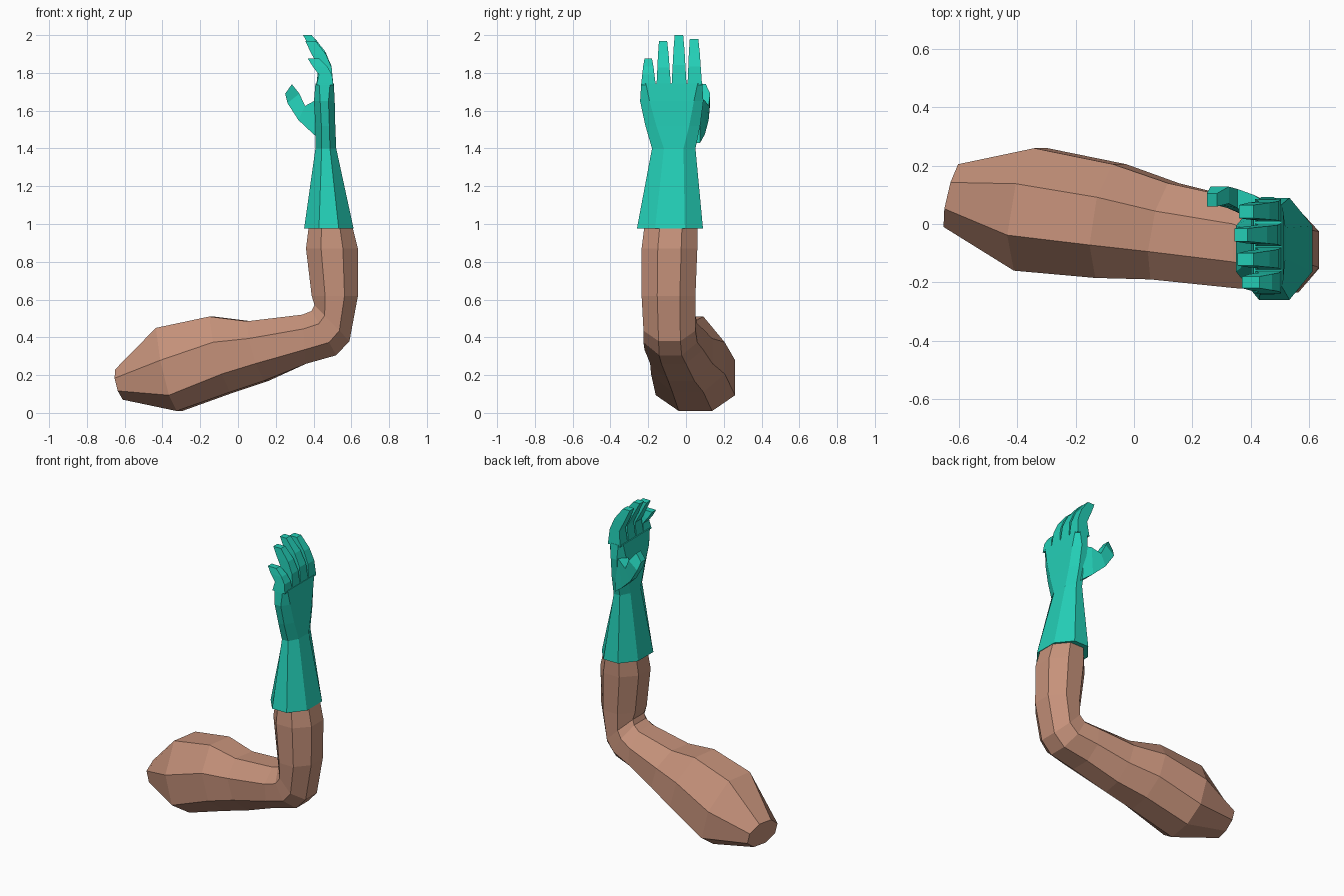
import bpy, bmesh
from mathutils import Vector


def material(name, rgb):
    m = bpy.data.materials.new(name)
    m.diffuse_color = (*rgb, 1)
    return m


skin = material("skin_brown", (0.56, 0.285, 0.195))
teal = material("glove_teal", (0.017, 0.62, 0.47))

BOX = [(-1, -1), (-1, 1), (1, 1), (1, -1)]


def octagon(ku, kv):
    return [(-1, -kv), (-1, kv), (-ku, 1), (ku, 1),
            (1, kv), (1, -kv), (ku, -1), (-ku, -1)]


def ring(inner, outer, y0, y1, section, tilt=0.0, sag=0.0):
    """Cross-section between an inner and outer (x, z) point, y0..y1 wide."""
    a, b = Vector((inner[0], 0, inner[1])), Vector((outer[0], 0, outer[1]))
    centre = (a + b) / 2 + Vector((0, (y0 + y1) / 2, 0))
    u, v = (b - a) / 2, Vector((tilt, (y1 - y0) / 2, 0))
    return [centre + u * (p + (sag if abs(p) < 1 else 0)) + v * q
            for p, q in section]


def loft(name, rings, mat):
    bm = bmesh.new()
    loops = [[bm.verts.new(p) for p in r] for r in rings]
    n = len(loops[0])
    for lo, hi in zip(loops, loops[1:]):
        for i in range(n):
            j = (i + 1) % n
            bm.faces.new((lo[i], lo[j], hi[j], hi[i]))
    bm.faces.new(loops[0])
    bm.faces.new(loops[-1])
    bmesh.ops.recalc_face_normals(bm, faces=bm.faces)
    me = bpy.data.meshes.new(name)
    bm.to_mesh(me)
    bm.free()
    me.materials.append(mat)
    ob = bpy.data.objects.new(name, me)
    bpy.context.collection.objects.link(ob)
    return ob


# Bare arm: shoulder stump, upper arm, bent elbow, forearm
eight = octagon(0.42, 0.42)
loft("arm", [
    ring((-0.64, 0.23), (-0.60, 0.07), -0.01, 0.205, eight, 0.025),
    ring((-0.42, 0.45), (-0.31, 0.01), -0.16, 0.26, eight, 0.035, 0.2),
    ring((-0.14, 0.51), (-0.03, 0.11), -0.185, 0.205, eight, 0.03, 0.1),
    ring((0.06, 0.485), (0.15, 0.17), -0.19, 0.14, eight, 0.03),
    ring((0.34, 0.52), (0.36, 0.26), -0.22, 0.09, eight),
    ring((0.39, 0.54), (0.52, 0.305), -0.225, 0.06, eight),
    ring((0.405, 0.57), (0.59, 0.38), -0.225, 0.05, eight),
    ring((0.39, 0.62), (0.635, 0.62), -0.235, 0.05, eight),
    ring((0.36, 0.87), (0.635, 0.87), -0.235, 0.06, eight),
    ring((0.375, 0.99), (0.605, 0.99), -0.22, 0.06, eight),
], skin)

# Flared glove cuff narrowing to the wrist, then the palm
loft("glove_cuff_and_palm", [
    ring((0.35, 0.975), (0.612, 0.975), -0.26, 0.09, octagon(0.4, 0.45)),
    ring((0.41, 1.40), (0.52, 1.40), -0.18, 0.05, octagon(0.4, 0.45)),
    ring((0.41, 1.52), (0.515, 1.52), -0.215, 0.075, octagon(0.4, 0.6)),
    ring((0.402, 1.65), (0.512, 1.65), -0.243, 0.092, octagon(0.4, 0.7)),
    ring((0.41, 1.745), (0.507, 1.745), -0.237, 0.086, octagon(0.6, 0.85)),
], teal)

# Four curled fingers: base y range, tip y range, tip x range, tip height
fingers = {
    "index_finger": (0.008, 0.085, 0.02, 0.065, 0.36, 0.41, 1.98),
    "middle_finger": (-0.076, 0.003, -0.06, -0.015, 0.345, 0.39, 2.0),
    "ring_finger": (-0.156, -0.08, -0.143, -0.1, 0.355, 0.41, 1.97),
    "little_finger": (-0.238, -0.16, -0.22, -0.18, 0.37, 0.43, 1.875),
}
for name, (b0, b1, t0, t1, x0, x1, top) in fingers.items():
    base, rings = 1.735, []
    # fraction of height, fraction of curl, fraction of taper
    for h, c, w in ((0, 0, 0), (0.4, 0.1, 0.35), (0.7, 0.42, 0.6), (1, 1, 1)):
        z = base + (top - base) * h
        xi = 0.415 + (x0 - 0.415) * c + 0.018 * (h == 0.4)
        xo = 0.505 + (x1 - 0.505) * c
        rings.append(ring((xi, z), (xo, z), b0 + (t0 - b0) * w,
                          b1 + (t1 - b1) * w, BOX))
    loft(name, rings, teal)

# Thumb reaching out from the side of the palm
loft("thumb", [
    ring((0.46, 1.43), (0.45, 1.66), -0.02, 0.075, BOX),
    ring((0.40, 1.475), (0.41, 1.655), 0.02, 0.10, BOX),
    ring((0.32, 1.55), (0.355, 1.625), 0.055, 0.12, BOX),
    ring((0.262, 1.64), (0.325, 1.69), 0.07, 0.128, BOX),
    ring((0.25, 1.69), (0.285, 1.74), 0.06, 0.105, BOX),
], teal)
